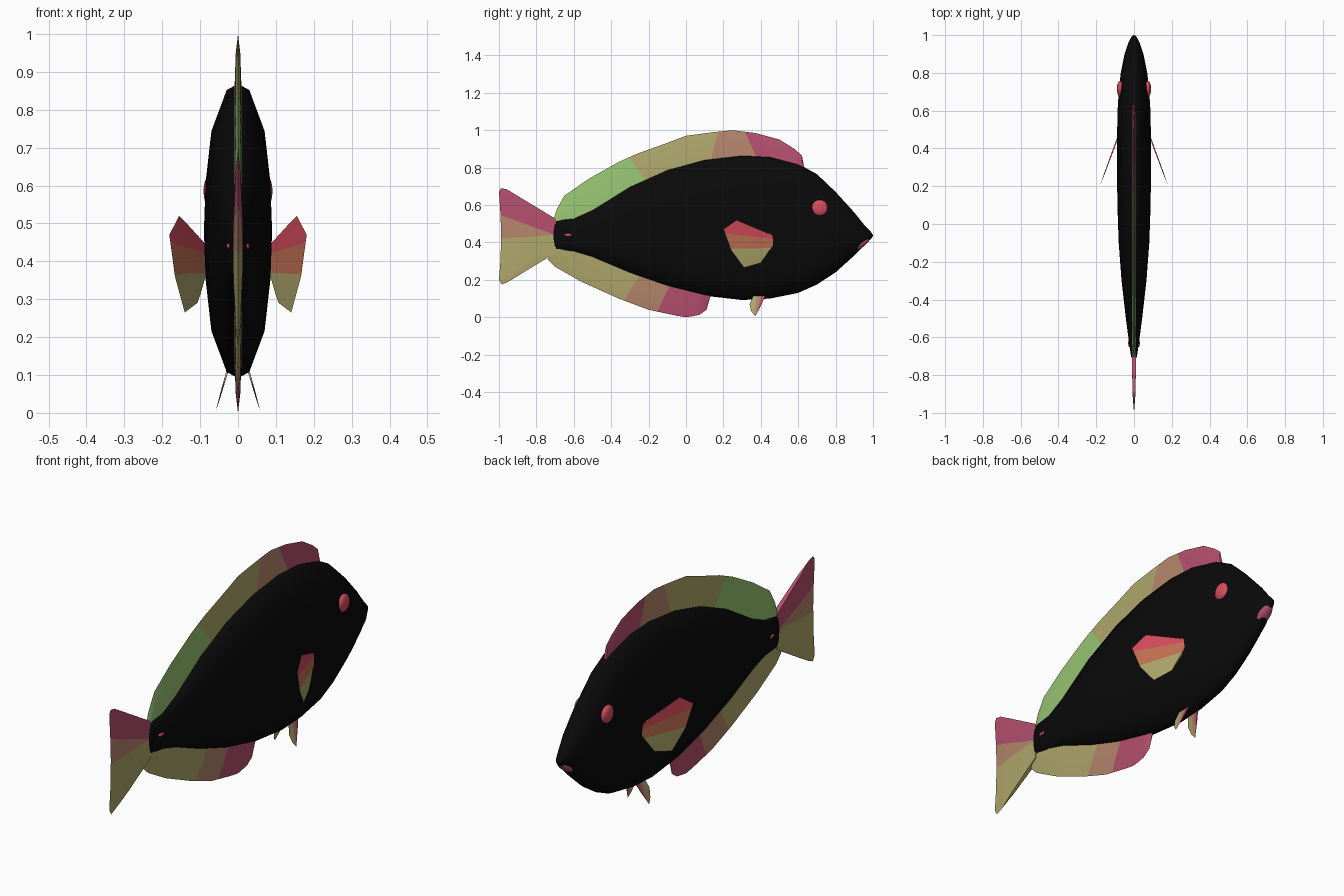
import bpy, bmesh, math
from mathutils import Vector

cube = bpy.data.objects.get("Cube")
if cube:
    bpy.data.objects.remove(cube)


def material(name, rgb):
    m = bpy.data.materials.new(name)
    m.use_nodes = True
    m.diffuse_color = (*rgb, 1)
    m.node_tree.nodes["Principled BSDF"].inputs["Base Color"].default_value = (*rgb, 1)
    return m


BLACK = material("black", (.003, .003, .003))
PINK = material("pink", (.47, .08, .16))
RED = material("red", (.68, .075, .11))
TAN = material("tan", (.46, .24, .15))
ORANGE = material("orange", (.56, .17, .09))
OLIVE = material("olive", (.43, .39, .15))
GREEN = material("green", (.31, .56, .17))


def finish(bm, name, mats, angle=40):
    bmesh.ops.recalc_face_normals(bm, faces=bm.faces)
    mesh = bpy.data.meshes.new(name)
    bm.to_mesh(mesh)
    bm.free()
    obj = bpy.data.objects.new(name, mesh)
    bpy.context.collection.objects.link(obj)
    for m in mats:
        mesh.materials.append(m)
    bpy.ops.object.select_all(action="DESELECT")
    obj.select_set(True)
    bpy.context.view_layer.objects.active = obj
    bpy.ops.object.shade_smooth_by_angle(angle=math.radians(angle))
    return obj


def ellipsoid(name, mat, centre, radii, tilt=0):
    bm = bmesh.new()
    bmesh.ops.create_uvsphere(bm, u_segments=16, v_segments=10, radius=1)
    obj = finish(bm, name, [mat], 60)
    obj.location, obj.scale, obj.rotation_euler = centre, radii, (tilt, 0, 0)


def fin(name, outer, root, mats, cuts, thick=.01, x_of=lambda y, z: 0):
    """Thin wedge from a thick root line to a sharp outer edge, coloured between cut lines."""
    bm = bmesh.new()

    def row(points, dx):
        return [bm.verts.new((x_of(y, z) + dx, y, z)) for y, z in points]

    mid = [((a[0] * .7 + b[0] * .3), (a[1] * .7 + b[1] * .3)) for a, b in zip(outer, root)]
    rim = row(outer, 0)
    left = [row(mid, thick * .6), row(root, thick)]
    right = [row(mid, -thick * .6), row(root, -thick)]
    rings = [left[1], left[0], rim, right[0], right[1]]
    for a, b in zip(rings, rings[1:] + rings[:1]):
        for i in range(len(outer) - 1):
            bm.faces.new((a[i], a[i + 1], b[i + 1], b[i]))
    for end in (0, -1):
        bm.faces.new([r[end] for r in rings])
    planes = []
    for (y0, z0), (y1, z1) in cuts:
        planes.append((Vector((0, y0, z0)), Vector((0, z1 - z0, y0 - y1)).normalized()))
        bmesh.ops.bisect_plane(bm, geom=bm.verts[:] + bm.edges[:] + bm.faces[:],
                               plane_co=planes[-1][0], plane_no=planes[-1][1])
    for f in bm.faces:
        c = f.calc_center_median()
        f.material_index = sum((c - co).dot(no) > 0 for co, no in planes)
    return finish(bm, name, mats)


# Body: stations of y, top, bottom, half width
stations = [(-.72, .49, .39, .006), (-.70, .525, .35, .016), (-.6, .53, .35, .03),
            (-.5, .575, .32, .043), (-.3, .70, .235, .066), (-.1, .79, .165, .081),
            (.1, .845, .115, .088), (.3, .868, .092, .09), (.45, .86, .10, .09),
            (.6, .82, .13, .087), (.7, .765, .175, .081), (.8, .67, .24, .07),
            (.9, .56, .33, .05), (.96, .485, .39, .03), (.99, .455, .42, .015), (1, .44, .435, .003)]
quarter = [(0, 1), (.33, .96), (.78, .68), (.95, .33), (1, 0)]
half = quarter + [(x, -z) for x, z in quarter[-2::-1]]
section = half + [(-x, z) for x, z in half[-2:0:-1]]

bm = bmesh.new()
loops = []
for y, top, low, w in stations:
    c, h = (top + low) / 2, (top - low) / 2
    loops.append([bm.verts.new((x * w, y, c + z * h)) for x, z in section])
n = len(section)
for a, b in zip(loops, loops[1:]):
    for i in range(n):
        bm.faces.new((a[i], a[(i + 1) % n], b[(i + 1) % n], b[i]))
bm.faces.new(loops[0])
bm.faces.new(loops[-1])
finish(bm, "body", [BLACK], 60)


def body_edge(y, column, inset):
    """Height of the body outline at y, moved inward."""
    y = min(max(y, -.69), .99)
    for a, b in zip(stations, stations[1:]):
        if a[0] <= y <= b[0]:
            t = (y - a[0]) / (b[0] - a[0])
            return y, a[column] + (b[column] - a[column]) * t + inset


# Dorsal and anal fins follow the body outline
dorsal = [(-.71, .52), (-.69, .58), (-.65, .65), (-.52, .74), (-.36, .83), (-.26, .875), (-.12, .925),
          (0, .97), (.15, .99), (.25, 1), (.37, .985), (.5, .95), (.58, .9), (.62, .865), (.63, .81)]
fin("dorsal_fin", dorsal, [body_edge(y, 1, -.03) for y, z in dorsal],
    [GREEN, OLIVE, TAN, PINK],
    [((-.23, .75), (-.31, .86)), ((.14, .87), (.17, .98)), ((.37, .87), (.32, .98))])

anal = [(-.74, .31), (-.7, .27), (-.56, .19), (-.36, .1), (-.2, .04), (-.05, .008),
        (0, 0), (.07, .012), (.11, .04), (.13, .11)]
fin("anal_fin", anal, [body_edge(y, 2, .03) for y, z in anal],
    [OLIVE, TAN, PINK], [((-.33, .09), (-.27, .19)), ((-.16, .02), (-.10, .14))])

# Tail fin with bands fanning out from the root
tail = [(-.96, .685), (-.99, .69), (-1, .67), (-.992, .55), (-.988, .44), (-.992, .3),
        (-1, .2), (-.985, .175), (-.95, .19)]
tail_root = [(-.695, .525 - .18 * i / 8) for i in range(9)]
fin("tail_fin", tail, tail_root, [OLIVE, TAN, PINK],
    [((-.70, .44), (-1, .42)), ((-.70, .44), (-1, .55))], .012)

# Paired parts
for side, label in ((1, "left"), (-1, "right")):
    fin(label + "_pectoral_fin",
        [(.27, .52), (.2, .47), (.24, .36), (.31, .265), (.4, .29)],
        [(.46, .44), (.465, .425), (.465, .405), (.465, .385), (.455, .37)],
        [RED, ORANGE, OLIVE], [((.2, .45), (.46, .42)), ((.2, .365), (.46, .37))],
        .004, lambda y, z: side * (.085 + (.46 - y) * .37))
    fin(label + "_pelvic_fin",
        [(.34, .07), (.35, .03), (.37, .005), (.395, .05)],
        [(.36, .115), (.39, .12), (.41, .125), (.43, .125)],
        [OLIVE, TAN, PINK], [((.365, .01), (.38, .12)), ((.375, .01), (.405, .12))],
        .003, lambda y, z: side * (.06 - z * .29))
    ellipsoid(label + "_eye", RED, (side * .073, .715, .585), (.018, .043, .043))
    ellipsoid(label + "_tail_spine", RED, (side * .024, -.63, .44), (.007, .023, .008))

# Lower lip
ellipsoid("lower_lip", PINK, (0, .93, .388), (.032, .066, .02), math.radians(36))
